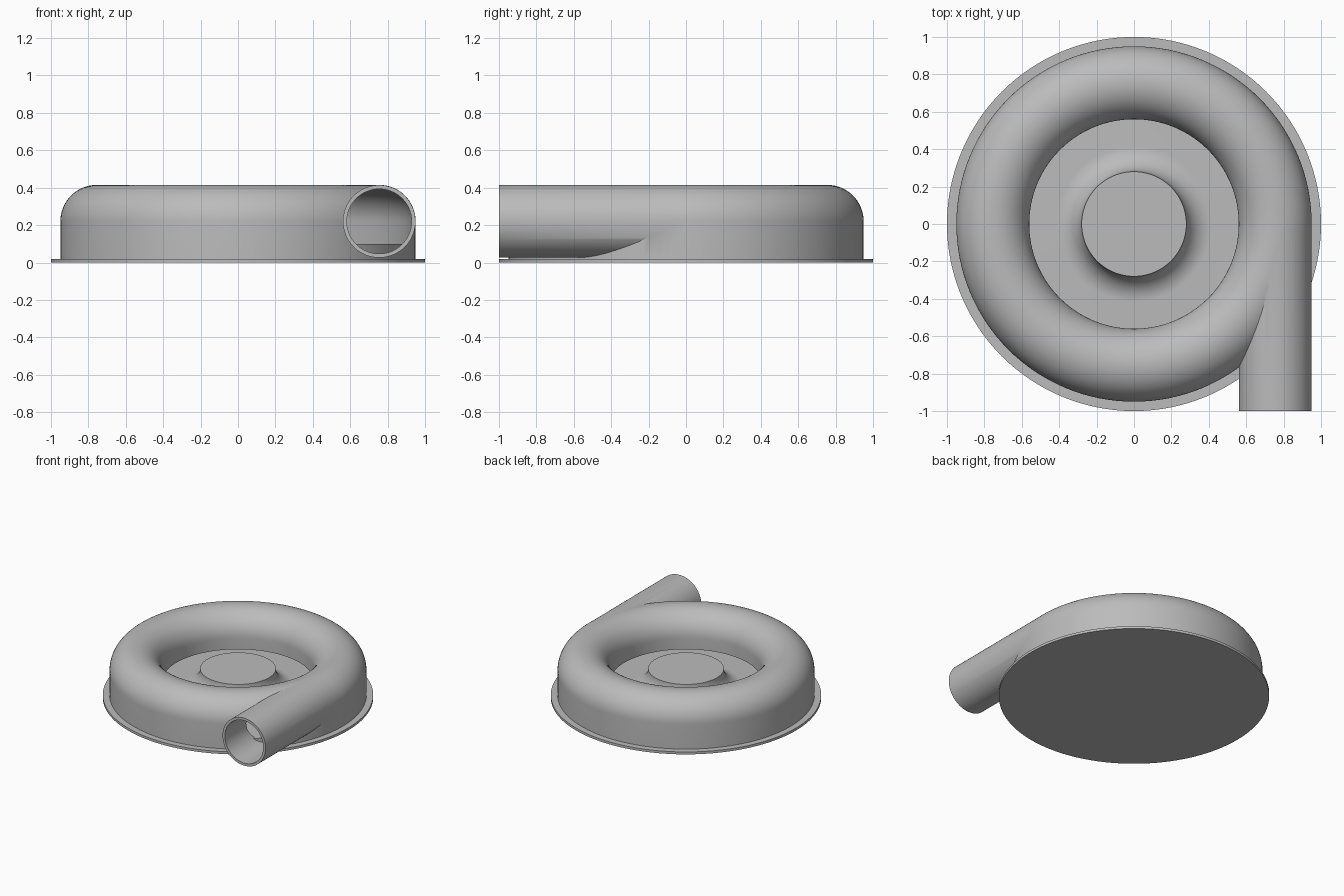
import bpy, bmesh, math
from mathutils import Matrix

cube = bpy.data.objects.get("Cube")
if cube:
    bpy.data.objects.remove(cube, do_unlink=True)

GREY = (0.5, 0.5, 0.5, 1)
mat = bpy.data.materials.new("plain grey")
mat.use_nodes = True
mat.diffuse_color = GREY
mat.node_tree.nodes["Principled BSDF"].inputs["Base Color"].default_value = GREY

RING, TUBE, WALL, MID = 0.755, 0.195, 0.02, 0.22   # scroll radius, tube radius, wall, axis height


def finish(name, bm):
    bmesh.ops.recalc_face_normals(bm, faces=bm.faces)
    mesh = bpy.data.meshes.new(name)
    bm.to_mesh(mesh)
    bm.free()
    mesh.materials.append(mat)
    obj = bpy.data.objects.new(name, mesh)
    bpy.context.collection.objects.link(obj)
    return obj


def arc(cx, cz, r, start, end, steps):
    angles = [math.radians(start + (end - start) * i / steps) for i in range(steps + 1)]
    return [(cx + r * math.cos(a), cz + r * math.sin(a)) for a in angles]


def revolve(name, profile, closed, steps=128):
    """Spin an (r, z) profile around the z axis."""
    bm = bmesh.new()
    verts = [bm.verts.new((r, 0, z)) for r, z in profile]
    pairs = list(zip(verts, verts[1:]))
    if closed:
        pairs.append((verts[-1], verts[0]))
    edges = [bm.edges.new(p) for p in pairs]
    bmesh.ops.spin(bm, geom=verts + edges, cent=(0, 0, 0), axis=(0, 0, 1),
                   angle=math.tau, steps=steps, use_duplicate=False)
    bmesh.ops.remove_doubles(bm, verts=bm.verts, dist=1e-5)
    return finish(name, bm)


def rod(name, radius, y0, y1):
    """Cylinder along y on the outlet axis."""
    bm = bmesh.new()
    place = Matrix.Translation((RING, (y0 + y1) / 2, MID)) @ Matrix.Rotation(math.pi / 2, 4, 'X')
    bmesh.ops.create_cone(bm, cap_ends=True, segments=96, radius1=radius, radius2=radius,
                          depth=y1 - y0, matrix=place)
    return finish(name, bm)


def smooth(obj):
    bpy.ops.object.select_all(action='DESELECT')
    bpy.context.view_layer.objects.active = obj
    obj.select_set(True)
    bpy.ops.object.shade_smooth_by_angle(angle=math.radians(30))


def combine(obj, other, operation):
    mod = obj.modifiers.new(other.name, 'BOOLEAN')
    mod.operation, mod.solver, mod.object = operation, 'EXACT', other
    bpy.context.view_layer.objects.active = obj
    bpy.ops.object.modifier_apply(modifier=mod.name)
    bpy.data.objects.remove(other, do_unlink=True)


# Flat base plate
base = revolve("base_plate", [(0, 0), (1, 0), (1, 0.02), (0, 0.02)], False)

# Floor of the scroll, flaring up into the round central hub
hub = revolve("floor_and_hub",
              [(0, 0.015), (0.945, 0.015), (0.945, 0.1)]
              + arc(0.415, 0.235, 0.135, 270, 180, 16) + [(0, 0.235)], False)

# Scroll housing with tangential outlet pipe, then hollowed out
outer, inner = RING + TUBE, RING - TUBE
housing = revolve("scroll_housing",
                  [(outer, 0.015)] + arc(RING, MID, TUBE, 0, 180, 32)
                  + [(inner, 0.13), (inner + 0.04, 0.13), (inner + 0.04, 0.015)], True)
combine(housing, rod("outlet_pipe", TUBE - 0.001, -1, -0.003), 'UNION')
cavity = revolve("cavity", [(outer - WALL, -0.1)] + arc(RING, MID, TUBE - WALL, 0, 180, 32)
                 + [(inner + WALL, -0.1)], True)
combine(housing, cavity, 'DIFFERENCE')
combine(housing, rod("bore", TUBE - WALL - 0.002, -1.1, -0.01), 'DIFFERENCE')

for part in (base, hub, housing):
    smooth(part)
